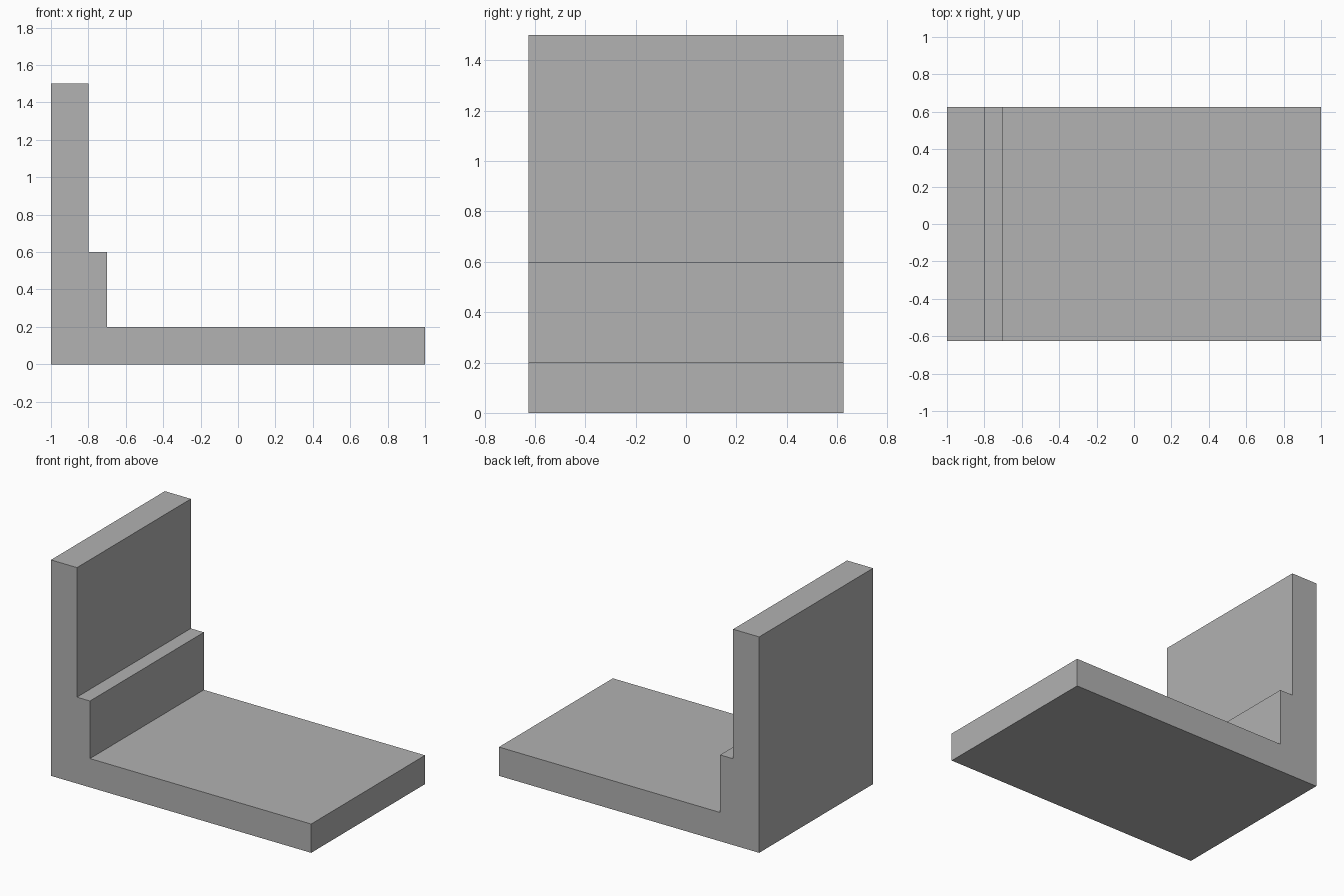
import bpy
import bmesh

cube = bpy.data.objects.get("Cube")
if cube:
    bpy.data.objects.remove(cube, do_unlink=True)

# Single plain grey
grey = bpy.data.materials.new("light_grey")
colour = (0.445, 0.445, 0.445, 1)
grey.diffuse_color = colour
grey.use_nodes = True
grey.node_tree.nodes["Principled BSDF"].inputs["Base Color"].default_value = colour

# Stepped L-shaped side profile (x, z)
DEPTH = 1.25
profile = [(-1, 0), (1, 0), (1, 0.2), (-0.7, 0.2),
           (-0.7, 0.6), (-0.8, 0.6), (-0.8, 1.5), (-1, 1.5)]

# Extrude the profile from front to back
bm = bmesh.new()
front = bm.faces.new([bm.verts.new((x, -DEPTH / 2, z)) for x, z in profile])
extruded = bmesh.ops.extrude_face_region(bm, geom=[front], use_keep_orig=True)
back_verts = [g for g in extruded["geom"] if isinstance(g, bmesh.types.BMVert)]
bmesh.ops.translate(bm, verts=back_verts, vec=(0, DEPTH, 0))
bmesh.ops.recalc_face_normals(bm, faces=bm.faces)

mesh = bpy.data.meshes.new("stepped_bracket")
bm.to_mesh(mesh)
bm.free()
mesh.materials.append(grey)
bracket = bpy.data.objects.new("stepped_bracket", mesh)
bpy.context.collection.objects.link(bracket)
